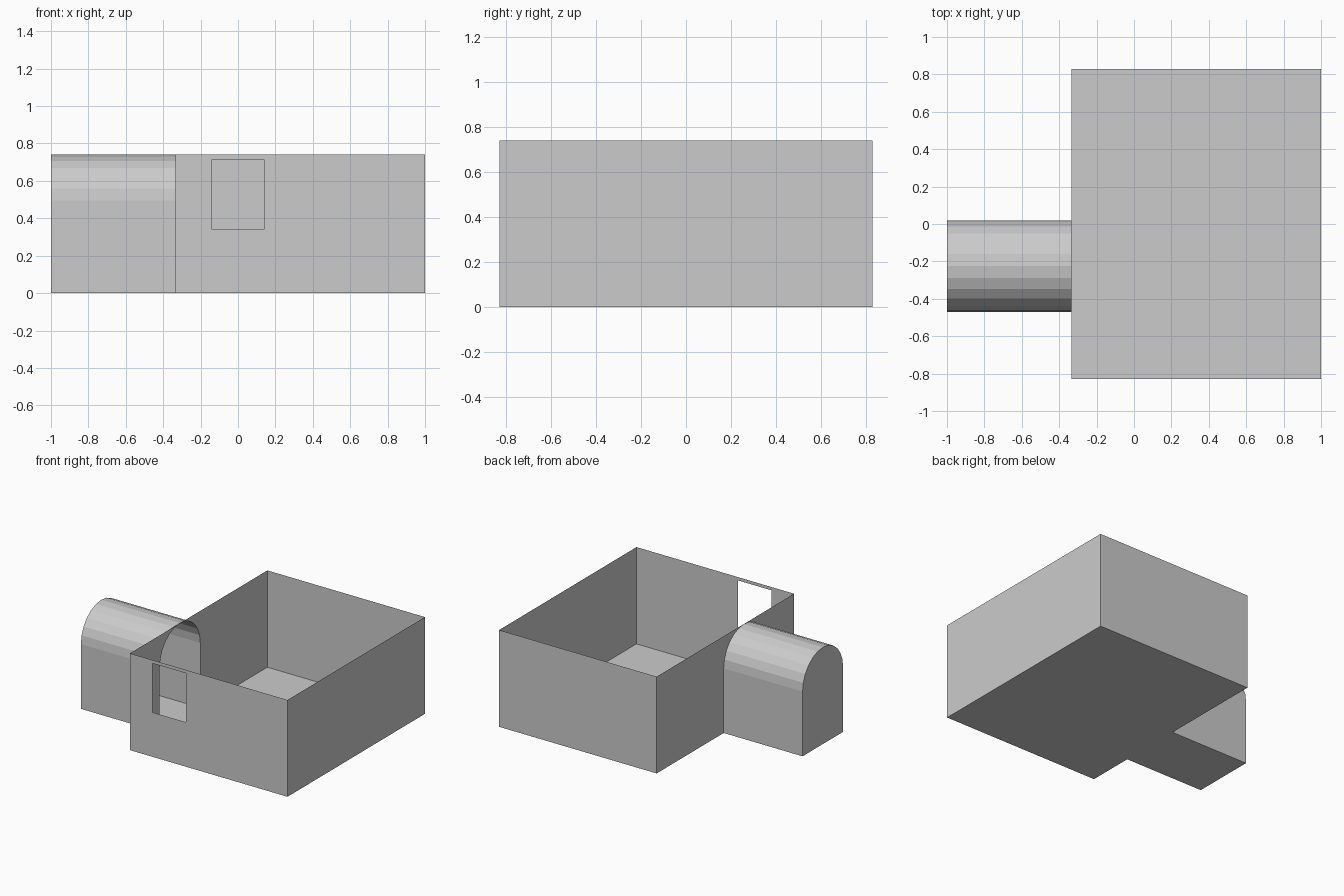
import bpy
from math import sin, cos, pi

cube = bpy.data.objects.get("Cube")
if cube:
    bpy.data.objects.remove(cube, do_unlink=True)

GREY = (0.6, 0.6, 0.6, 1)
plaster = bpy.data.materials.new("plain_grey")
plaster.use_nodes = True
plaster.diffuse_color = GREY
plaster.node_tree.nodes["Principled BSDF"].inputs["Base Color"].default_value = GREY

# Room and tunnel extents
LEFT, RIGHT, FRONT, BACK, TOP = -0.333, 1.0, -0.83, 0.83, 0.74
END, MID, R = -1.0, -0.225, 0.245
SPRING = TOP - R
STEPS = 12


def sheet(name, polygons):
    """Make an object of thin flat faces, one per polygon."""
    verts, faces = [], []
    for poly in polygons:
        faces.append(range(len(verts), len(verts) + len(poly)))
        verts += poly
    mesh = bpy.data.meshes.new(name)
    mesh.from_pydata(verts, [], [list(f) for f in faces])
    mesh.materials.append(plaster)
    obj = bpy.data.objects.new(name, mesh)
    bpy.context.collection.objects.link(obj)
    return obj


def wall_x(y, x0, x1, z0, z1):
    """Upright panel running along x, facing the front."""
    return [(x0, y, z0), (x1, y, z0), (x1, y, z1), (x0, y, z1)]


def wall_y(x, pts):
    """Upright panel across x from (y, z) points."""
    return [(x, y, z) for y, z in pts]


def floor(x0, x1, y0, y1):
    return [(x0, y0, 0), (x1, y0, 0), (x1, y1, 0), (x0, y1, 0)]


# Arch outline: front foot, half circle, back foot
arc = [(MID - R * cos(pi * i / STEPS), SPRING + R * sin(pi * i / STEPS))
       for i in range(STEPS + 1)]
arch = [(MID - R, 0)] + arc + [(MID + R, 0)]
half = len(arch) // 2

# Room floor and plain walls
sheet("room_floor", [floor(LEFT, RIGHT, FRONT, BACK)])
sheet("back_wall", [wall_x(BACK, LEFT, RIGHT, 0, TOP)[::-1]])
sheet("left_wall", [wall_y(RIGHT, [(FRONT, 0), (BACK, 0), (BACK, TOP), (FRONT, TOP)])])

# Front wall around the window opening
WX, W0, W1 = 0.14, 0.34, 0.715
sheet("front_wall", [wall_x(FRONT, LEFT, -WX, 0, TOP),
                     wall_x(FRONT, WX, RIGHT, 0, TOP),
                     wall_x(FRONT, -WX, WX, 0, W0),
                     wall_x(FRONT, -WX, WX, W1, TOP)])

# Wall on both sides of the arched doorway
sheet("doorway_wall", [
    wall_y(LEFT, [(FRONT, 0)] + arch[:half + 1] + [(FRONT, TOP)])[::-1],
    wall_y(LEFT, arch[half:] + [(BACK, 0), (BACK, TOP)])[::-1]])

# Vaulted tunnel with a closed end
sheet("tunnel_vault", [[(END, *a), (LEFT, *a), (LEFT, *b), (END, *b)]
                       for a, b in zip(arch, arch[1:])])
sheet("tunnel_end", [wall_y(END, arch)])
sheet("tunnel_floor", [floor(END, LEFT, MID - R, MID + R)])
